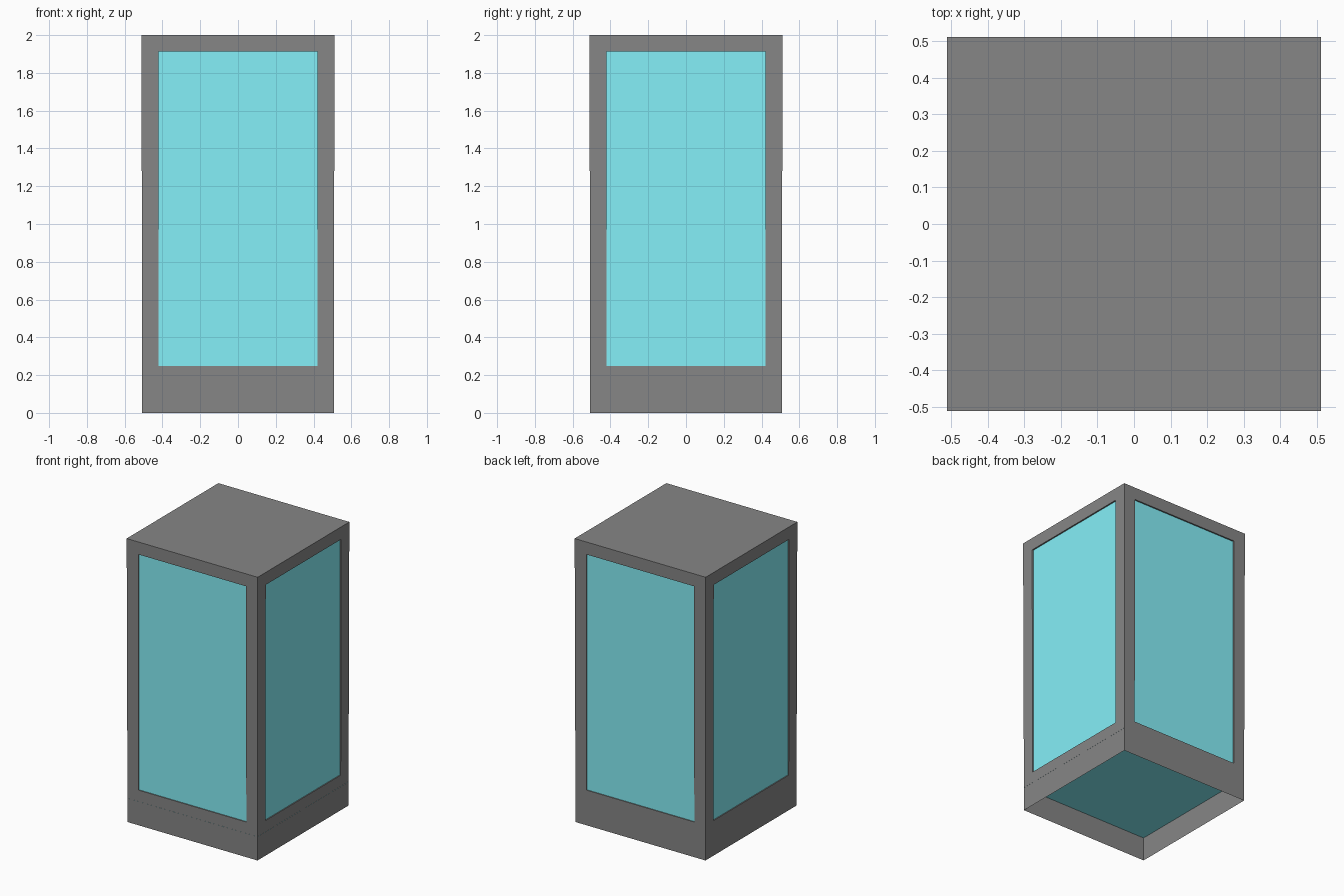
import bpy, bmesh, math
from mathutils import Matrix, Vector

if "Cube" in bpy.data.objects:
    bpy.data.objects.remove(bpy.data.objects["Cube"])

H = 2.0
BASE, TOP = 0.507, 0.511      # half widths, slight taper
GLASS = 0.501                 # half width of inner glass box


def half(z):
    return BASE + (TOP - BASE) * z / H


def finish(name, bm, color):
    bmesh.ops.remove_doubles(bm, verts=bm.verts, dist=1e-5)
    mesh = bpy.data.meshes.new(name)
    bm.to_mesh(mesh)
    bm.free()
    obj = bpy.data.objects.new(name, mesh)
    bpy.context.collection.objects.link(obj)
    mat = bpy.data.materials.new(name + "_colour")
    mat.diffuse_color = (*color, 1)
    mat.use_nodes = True
    mat.node_tree.nodes["Principled BSDF"].inputs["Base Color"].default_value = mat.diffuse_color
    mesh.materials.append(mat)
    return obj


def bridge(bm, a, b):
    for i in range(4):
        j = (i + 1) % 4
        bm.faces.new((a[i], a[j], b[j], b[i]))


# Cabinet frame: four walls with window openings, open underneath
bm = bmesh.new()
w, z0, z1 = 0.42, 0.248, 1.912
for k in range(4):
    rot = Matrix.Rotation(k * math.pi / 2, 3, 'Z')

    def loop(points):
        return [bm.verts.new(rot @ Vector(p)) for p in points]

    corners = [(-1, 0), (1, 0), (1, H), (-1, H)]
    outer = loop([(s * half(z), -half(z), z) for s, z in corners])
    window = [(-w, z0), (w, z0), (w, z1), (-w, z1)]
    rim = loop([(x, -half(z), z) for x, z in window])
    reveal = loop([(x, -GLASS, z) for x, z in window])
    bridge(bm, outer, rim)
    bridge(bm, rim, reveal)
# Roof
bm.faces.new([bm.verts.new((x * TOP, y * TOP, H))
              for x, y in ((-1, -1), (1, -1), (1, 1), (-1, 1))])
finish("cabinet_frame", bm, (0.24, 0.24, 0.24))

# Glass box with a thin floor lip that just shows on the front and right
bm = bmesh.new()
rings = []
for r, z, off in ((0.5072, 0.168, 0.0008), (GLASS, 0.169, 0), (GLASS, 1.95, 0)):
    rings.append([bm.verts.new((x * r + off, y * r - off, z))
                  for x, y in ((-1, -1), (1, -1), (1, 1), (-1, 1))])
for a, b in zip(rings, rings[1:]):
    bridge(bm, a, b)
bm.faces.new(rings[0][::-1])
bm.faces.new(rings[-1])
finish("glass_box", bm, (0.235, 0.87, 0.94))
